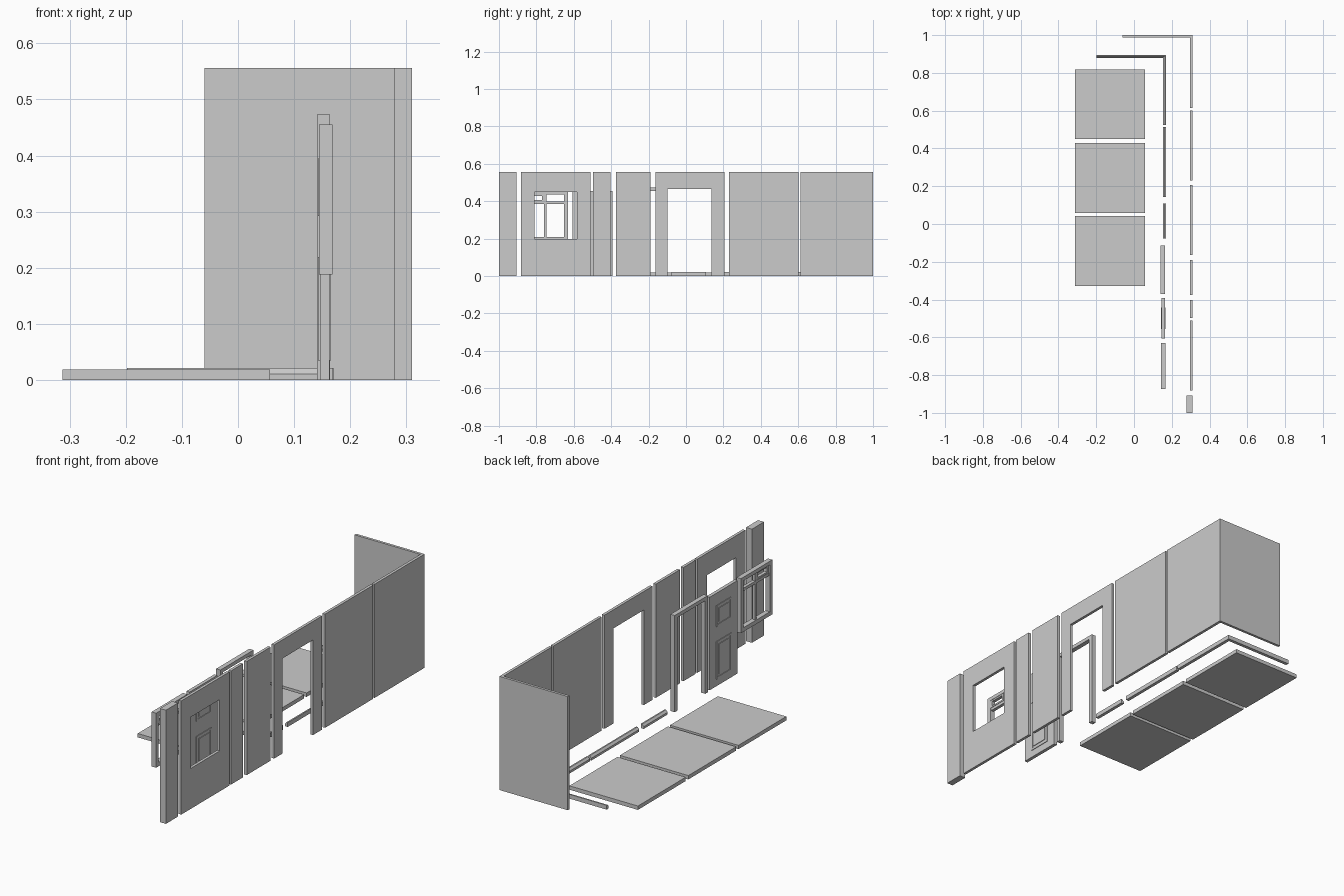
import bpy, bmesh

if "Cube" in bpy.data.objects:
    bpy.data.objects.remove(bpy.data.objects["Cube"])


def finish(bm, name):
    bmesh.ops.recalc_face_normals(bm, faces=bm.faces)
    mesh = bpy.data.meshes.new(name)
    bm.to_mesh(mesh)
    bm.free()
    obj = bpy.data.objects.new(name, mesh)
    bpy.context.collection.objects.link(obj)
    return obj


def prism(bm, pts, vec):
    """Extrude a closed 3D outline along vec."""
    n = len(pts)
    a = [bm.verts.new(p) for p in pts]
    b = [bm.verts.new([p[i] + vec[i] for i in range(3)]) for p in pts]
    bm.faces.new(a)
    bm.faces.new(b[::-1])
    for i in range(n):
        j = (i + 1) % n
        bm.faces.new((a[i], a[j], b[j], b[i]))


def add_box(bm, x, y, z):
    prism(bm, [(x[0], y[0], z[0]), (x[1], y[0], z[0]), (x[1], y[1], z[0]), (x[0], y[1], z[0])],
          (0, 0, z[1] - z[0]))


def add_ring(bm, x, oy, oz, iy, iz):
    """Rectangular frame in the yz plane with a rectangular opening."""
    loops = []
    for xx in x:
        for yy, zz in ((oy, oz), (iy, iz)):
            loops.append([bm.verts.new((xx, yy[a], zz[b])) for a, b in ((0, 0), (1, 0), (1, 1), (0, 1))])
    o0, i0, o1, i1 = loops
    for p, q in ((o0, i0), (i0, i1), (i1, o1), (o1, o0)):
        for k in range(4):
            m = (k + 1) % 4
            bm.faces.new((p[k], p[m], q[m], q[k]))


def box(name, x, y, z):
    bm = bmesh.new()
    add_box(bm, x, y, z)
    return finish(bm, name)


def arch(name, x, oy, iy, top, head):
    """Upside-down U outline: doorway wall or door frame."""
    bm = bmesh.new()
    yz = [(oy[0], 0), (iy[0], 0), (iy[0], head), (iy[1], head),
          (iy[1], 0), (oy[1], 0), (oy[1], top), (oy[0], top)]
    prism(bm, [(x[0], a, b) for a, b in yz], (x[1] - x[0], 0, 0))
    return finish(bm, name)


H = 0.556
WX = (0.296, 0.31)

# Walls
box("wall_plain", WX, (0.23, 0.602), (0, H))
box("wall_half", WX, (-0.375, -0.19), (0, H))
box("wall_quarter", WX, (-0.497, -0.403), (0, H))
box("wall_column", (0.278, 0.31), (-1.0, -0.907), (0, H))
arch("wall_doorway", WX, (-0.164, 0.207), (-0.098, 0.137), H, 0.465)

bm = bmesh.new()
add_ring(bm, WX, (-0.882, -0.51), (0, H), (-0.81, -0.584), (0.198, 0.449))
finish(bm, "wall_window")

bm = bmesh.new()
corner = [(0.31, 0.613), (0.31, 1.0), (-0.06, 1.0), (-0.06, 0.987), (0.296, 0.987), (0.296, 0.613)]
prism(bm, [(a, b, 0) for a, b in corner], (0, 0, H))
finish(bm, "wall_corner")

# Floor tiles
for i, y in enumerate((0.449, 0.059, -0.328)):
    box(f"floor_tile_{i + 1}", (-0.313, 0.057), (y, y + 0.37), (0, 0.019))

# Skirting boards: profile as (distance from room-side face, height)
PROFILE = [(0, 0), (0.016, 0), (0.016, 0.021), (0.009, 0.021), (0, 0.011)]
for name, y0, y1 in (("skirting_straight", 0.143, 0.513), ("skirting_half", -0.077, 0.108)):
    bm = bmesh.new()
    prism(bm, [(0.153 + d, y0, z) for d, z in PROFILE], (0, y1 - y0, 0))
    finish(bm, name)

# Corner skirting: the same profile swept around the mitre
bm = bmesh.new()
rows = [[bm.verts.new(p(d, z)) for d, z in PROFILE] for p in (
    lambda d, z: (0.154 + d, 0.523, z),
    lambda d, z: (0.154 + d, 0.88 + d, z),
    lambda d, z: (-0.198, 0.88 + d, z))]
for a, b in zip(rows, rows[1:]):
    for k in range(5):
        m = (k + 1) % 5
        bm.faces.new((a[k], a[m], b[m], b[k]))
bm.faces.new(rows[0])
bm.faces.new(rows[2])
finish(bm, "skirting_corner")

# Door frame
arch("door_frame", (0.141, 0.164), (-0.37, -0.114), (-0.35, -0.134), 0.473, 0.455)

# Door leaf with moulded panels on both sides
box("door_leaf", (0.146, 0.163), (-0.607, -0.392), (0, 0.455))
bm = bmesh.new()
for z0, z1 in ((0.035, 0.219), (0.292, 0.395)):
    y0, y1 = -0.556, -0.442
    for x in ((0.143, 0.146), (0.163, 0.166)):
        add_ring(bm, x, (y0, y1), (z0, z1), (y0 + 0.009, y1 - 0.009), (z0 + 0.009, z1 - 0.009))
        add_box(bm, x, (y0 + 0.018, y1 - 0.018), (z0 + 0.018, z1 - 0.018))
finish(bm, "door_panels")

# Window frame with mullion, transom and small upper vent sash
bm = bmesh.new()
WF = (0.144, 0.168)
add_ring(bm, WF, (-0.873, -0.631), (0.188, 0.455), (-0.853, -0.651), (0.208, 0.437))
finish(bm, "window_frame")
box("window_mullion", (0.149, 0.163), (-0.758, -0.746), (0.208, 0.437))
box("window_transom", (0.148, 0.164), (-0.853, -0.651), (0.384, 0.398))
bm = bmesh.new()
add_ring(bm, (0.150, 0.166), (-0.853, -0.758), (0.398, 0.437), (-0.842, -0.769), (0.406, 0.429))
finish(bm, "window_vent_sash")
